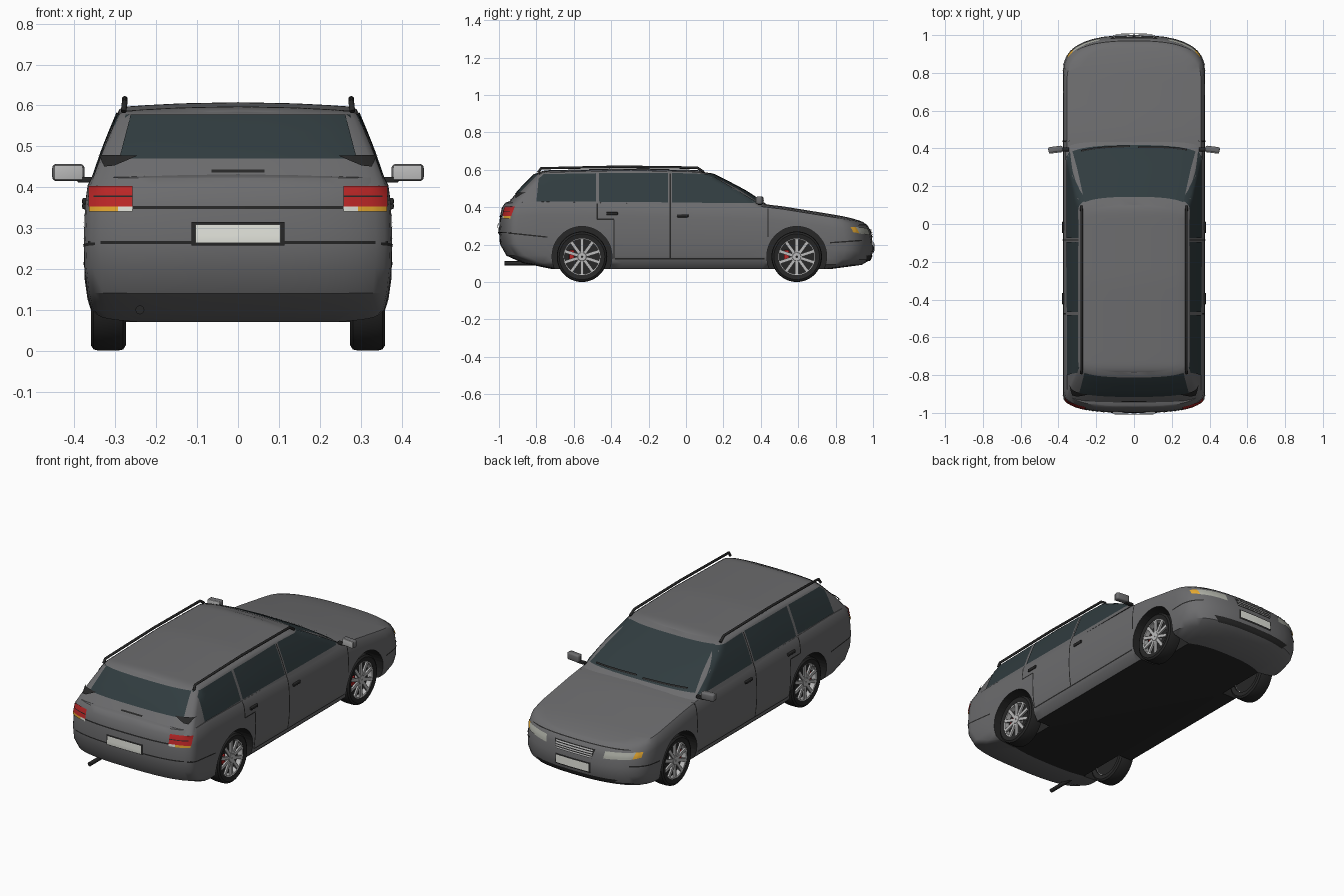
import bpy, bmesh, math
from mathutils import Vector, Matrix
from mathutils.bvhtree import BVHTree

if "Cube" in bpy.data.objects:
    bpy.data.objects.remove(bpy.data.objects["Cube"])


def mat(name, r, g, b):
    m = bpy.data.materials.new(name)
    m.diffuse_color = (r, g, b, 1)
    m.use_nodes = True
    m.node_tree.nodes["Principled BSDF"].inputs["Base Color"].default_value = m.diffuse_color
    return m


PAINT = mat("paint", .15, .15, .155)
DARK = mat("dark_trim", .02, .02, .02)
GLASS = mat("glass", .03, .045, .05)
SILVER = mat("silver", .5, .5, .5)
WHITE = mat("plate_white", .75, .76, .7)
RED = mat("red_lens", .5, .02, .02)
AMBER = mat("amber_lens", .8, .4, .03)
LENS = mat("headlamp_lens", .42, .43, .38)


def smooth(ob, deg=35):
    bpy.ops.object.select_all(action='DESELECT')
    ob.select_set(True)
    bpy.context.view_layer.objects.active = ob
    bpy.ops.object.shade_smooth_by_angle(angle=math.radians(deg))


def finish(bm, name, *mats, recalc=True):
    if recalc:
        bmesh.ops.recalc_face_normals(bm, faces=bm.faces)
    me = bpy.data.meshes.new(name)
    bm.to_mesh(me)
    bm.free()
    ob = bpy.data.objects.new(name, me)
    bpy.context.collection.objects.link(ob)
    for m in mats:
        me.materials.append(m)
    smooth(ob)
    return ob


def interp(table, y):
    for (a, za), (b, zb) in zip(table, table[1:]):
        if y <= b:
            return za + (zb - za) * max(0, (y - a) / (b - a))
    return table[-1][1]


def outline(w, yf, yr, df, dr, n=2.6, seg=9, mid=14):
    # half plan outline, nose centre to tail centre, with superellipse corners
    e = 2 / n
    arc = [(math.sin(i / seg * math.pi / 2) ** e, max(0, math.cos(i / seg * math.pi / 2)) ** e) for i in range(seg + 1)]
    pts = [(w * s, yf - df * (1 - c)) for s, c in arc]
    a, b = yf - df, yr + dr
    pts += [(w, a + (b - a) * i / mid) for i in range(1, mid)]
    return pts + [(w * s, yr + dr * (1 - c)) for s, c in reversed(arc)]


def loft(name, rings, z0, top, df, dr, crown):
    # stack of plan outlines (fraction of height, half width, front y, rear y)
    bm = bmesh.new()
    loops = []
    for f, w, yf, yr in rings:
        half = outline(w, yf, yr, df, dr)
        full = half + [(-x, y) for x, y in half[-2:0:-1]]
        loops.append([bm.verts.new((x, y, z0 + f * (interp(top, y) - z0))) for x, y in full])
    n = len(half)
    N = len(full)
    for lo, hi in zip(loops, loops[1:]):
        for i in range(N):
            bm.faces.new((lo[i], lo[(i + 1) % N], hi[(i + 1) % N], hi[i]))
    bm.faces.new(loops[0]).material_index = 1
    last, rows = loops[-1], []
    for i in range(1, n - 1):
        r, l = last[i], last[N - i]
        k = crown * (r.co.x / w) ** 2
        rows.append([r] + [bm.verts.new((r.co.x * t, r.co.y, r.co.z + k * (1 - t * t)))
                           for t in (.8, .5, 0, -.5, -.8)] + [l])
    for a, b in zip(rows, rows[1:]):
        for j in range(6):
            bm.faces.new((a[j], a[j + 1], b[j + 1], b[j]))
    for row, tip in ((rows[0], last[0]), (rows[-1], last[n - 1])):
        for j in range(6):
            bm.faces.new((row[j], row[j + 1], tip))
    return finish(bm, name, PAINT, DARK)


# lower body and cabin
body = loft("lower_body", [
    (0, .325, .78, -.72), (.085, .358, .94, -.87), (.2, .368, .985, -.96), (.38, .375, 1.0, -.995),
    (.58, .377, .998, -1.0), (.8, .374, .988, -.995), (.93, .368, .975, -.985), (1, .356, .95, -.968)],
    .07, [(-1, .42), (-.8, .43), (0, .415), (.44, .402), (.6, .376), (.85, .336), (1, .31)], .2, .1, .015)
cabin = loft("cabin", [
    (0, .363, .455, -.97), (.5, .329, .31, -.893), (.9, .297, .165, -.822), (.97, .29, .135, -.805), (1, .279, .10, -.785)],
    .40, [(-.8, .585), (-.3, .597), (.1, .587)], .07, .06, .011)

bm = bmesh.new()
bm.from_mesh(body.data)
bm.from_mesh(cabin.data)
tree = BVHTree.FromBMesh(bm)
bm.free()

# wheel arches
AXLES = (-.556, .592)
for y in AXLES:
    for s in (1, -1):
        bpy.ops.mesh.primitive_cylinder_add(vertices=48, radius=.16, depth=.3, location=(s * .39, y, .137),
                                            rotation=(0, math.pi / 2, 0))
        cut = bpy.context.object
        for m in (PAINT, DARK):
            cut.data.materials.append(m)
        for p in cut.data.polygons:
            p.material_index = 1
        mod = body.modifiers.new("arch", 'BOOLEAN')
        mod.operation, mod.object, mod.solver = 'DIFFERENCE', cut, 'EXACT'
        bpy.context.view_layer.objects.active = body
        bpy.ops.object.modifier_apply(modifier=mod.name)
        bpy.data.objects.remove(cut)
smooth(body)

AXIS = {'side': (lambda u, v: Vector((2, u, v)), Vector((-1, 0, 0))),
        'rear': (lambda u, v: Vector((u, -2, v)), Vector((0, 1, 0))),
        'nose': (lambda u, v: Vector((u, 2, v)), Vector((0, -1, 0)))}


def patch(name, view, quad, m, mirror=True, off=.003, nu=10, nv=5):
    # four-cornered panel projected onto the bodywork
    start, d = AXIS[view]
    a, b, c, e = [Vector(q) for q in quad]
    bm = bmesh.new()
    for s in ((1, -1) if mirror else (1,)):
        g = []
        for i in range(nu + 1):
            for j in range(nv + 1):
                p = a.lerp(b, i / nu).lerp(e.lerp(c, i / nu), j / nv)
                o = start(p.x, p.y)
                hit, no = tree.ray_cast(o, d)[:2]
                if hit is None:
                    hit, no = tree.find_nearest(o + d * 1.1)[:2]
                hit = hit + no * off
                g.append(bm.verts.new((hit.x * s, hit.y, hit.z)))
        out = Vector((-d.x * s, -d.y, 0))
        for i in range(nu):
            for j in range(nv):
                k = i * (nv + 1) + j
                f = bm.faces.new((g[k], g[k + nv + 1], g[k + nv + 2], g[k + 1]))
                f.normal_update()
                if f.normal.dot(out) < 0:
                    f.normal_flip()
    return finish(bm, name, m, recalc=False)


def rect(u0, u1, v0, v1):
    return [(u0, v0), (u1, v0), (u1, v1), (u0, v1)]


def seam(name, view, p, q, mirror=True, w=.0035):
    (a, b), (c, d) = p, q
    du, dv = (w, 0) if abs(d - b) > abs(c - a) else (0, w)
    patch(name, view, [(a - du, b - dv), (c - du, d - dv), (c + du, d + dv), (a + du, b + dv)],
          DARK, mirror, .002, 20, 1)


# windows
patch("rear_side_window", 'side', [(-.80, .43), (-.482, .43), (-.482, .58), (-.785, .575)], GLASS)
patch("middle_side_window", 'side', [(-.465, .428), (-.095, .425), (-.095, .582), (-.465, .58)], GLASS)
patch("front_side_window", 'side', [(-.075, .424), (.385, .42), (.125, .575), (-.075, .582)], GLASS, nu=16)
patch("windscreen", 'nose', [(-.325, .425), (.325, .425), (.262, .578), (-.262, .578)], GLASS, False, nu=24)
patch("tailgate_window", 'rear', [(-.29, .468), (.29, .468), (.262, .575), (-.262, .575)], GLASS, False, nu=24)
patch("tailgate_corner_trim", 'rear', [(.245, .472), (.335, .474), (.325, .445), (.3, .448)], DARK, off=.008)

# panel gaps
for y, z0, z1 in ((-.385, .125, .335), (-.475, .335, .42), (-.085, .125, .58), (.438, .24, .40)):
    seam("door_gap", 'side', (y, z0), (y, z1))
seam("door_step_gap", 'side', (-.475, .335), (-.385, .335))
seam("sill_gap", 'side', (-.38, .125), (.42, .125))
seam("rear_bumper_side_gap", 'side', (-.95, .262), (-.74, .24))
seam("front_bumper_side_gap", 'side', (.77, .21), (.94, .222))
seam("rear_bumper_gap", 'rear', (-.365, .265), (.365, .265), False)
seam("tailgate_gap", 'rear', (-.26, .35), (.26, .35), False)
seam("tailgate_grip", 'rear', (-.065, .438), (.065, .438), False)
seam("bonnet_gap", 'nose', (-.3, .303), (.3, .303), False, .002)

# lamps, plates and grille
patch("tail_lamp", 'rear', rect(.257, .362, .352, .40), RED, off=.005)
patch("tail_lamp_divider", 'rear', rect(.257, .35, .374, .378), DARK, off=.007)
patch("rear_indicator", 'rear', rect(.292, .36, .340, .352), AMBER, off=.005)
patch("reversing_lamp", 'rear', rect(.257, .292, .340, .352), WHITE, off=.005)
patch("rear_plate_frame", 'rear', rect(-.113, .113, .258, .315), DARK, False, .005)
patch("rear_plate", 'rear', rect(-.104, .104, .264, .308), WHITE, False, .009)
patch("headlamp", 'nose', [(.175, .248), (.315, .258), (.325, .292), (.18, .285)], LENS, off=.004)
patch("front_indicator", 'nose', [(.315, .258), (.348, .266), (.35, .292), (.325, .292)], AMBER, off=.004)
patch("grille", 'nose', [(-.11, .235), (.11, .235), (.125, .283), (-.125, .283)], DARK, False, .003)
for i in range(4):
    patch("grille_bar", 'nose', rect(-.113, .113, .239 + i * .011, .245 + i * .011), SILVER, False, .008, nv=1)
patch("front_plate_frame", 'nose', rect(-.108, .108, .158, .212), DARK, False, .005)
patch("front_plate", 'nose', rect(-.1, .1, .164, .206), WHITE, False, .009)
patch("front_intake", 'nose', [(-.22, .115), (.22, .115), (.25, .142), (-.25, .142)], DARK, False, .004)
for x in (-.28, .02):
    patch("wiper", 'nose', [(x, .432), (x + .26, .428), (x + .26, .434), (x, .438)], DARK, False, .01, nv=1)


def box(name, loc, size, m, bevel=.004, rot=0):
    bm = bmesh.new()
    bmesh.ops.create_cube(bm, size=1)
    bmesh.ops.scale(bm, vec=size, verts=bm.verts)
    bmesh.ops.bevel(bm, geom=bm.edges[:], offset=bevel, segments=3, affect='EDGES', profile=.5)
    ob = finish(bm, name, m)
    ob.location = loc
    ob.rotation_euler = (0, 0, rot)
    return ob


def tube(name, pts, r, m):
    cu = bpy.data.curves.new(name, 'CURVE')
    cu.dimensions, cu.bevel_depth, cu.use_fill_caps = '3D', r, True
    sp = cu.splines.new('POLY')
    sp.points.add(len(pts) - 1)
    for p, c in zip(sp.points, pts):
        p.co = (*c, 1)
    ob = bpy.data.objects.new(name, cu)
    bpy.context.collection.objects.link(ob)
    cu.materials.append(m)
    bpy.ops.object.select_all(action='DESELECT')
    ob.select_set(True)
    bpy.context.view_layer.objects.active = ob
    bpy.ops.object.convert(target='MESH')


# mirrors, handles, roof rails, exhaust
for s in (1, -1):
    box("mirror_housing", (s * .415, .395, .436), (.078, .032, .042), PAINT, .01, -s * .12)
    box("mirror_glass", (s * .415, .379, .436), (.07, .006, .036), SILVER, .002, -s * .12)
    box("mirror_stalk", (s * .368, .395, .418), (.05, .022, .014), DARK)
    for y, z in ((-.395, .366), (-.018, .354)):
        box("door_handle", (s * .374, y, z), (.014, .062, .016), DARK)
    tube("roof_rail", [(s * .28, -.79, .585), (s * .277, -.775, .608), (s * .277, -.35, .616),
                       (s * .277, .06, .611), (s * .279, .095, .588)], .007, DARK)
tube("exhaust_pipe", [(-.24, -.75, .1), (-.24, -.97, .1)], .011, DARK)


def lathe(bm, prof, seg=48):
    # closed profile (radius, x) spun about the x axis
    rings = [[bm.verts.new((x, r * math.cos(t), r * math.sin(t))) for r, x in prof]
             for t in (2 * math.pi * i / seg for i in range(seg))]
    for a, b in zip(rings, rings[1:] + rings[:1]):
        for j in range(len(prof)):
            k = (j + 1) % len(prof)
            bm.faces.new((a[j], a[k], b[k], b[j]))


# wheels
for y in AXLES:
    for s in (1, -1):
        place = Matrix.Translation((s * .317, y, .135)) @ Matrix.Rotation(0 if s > 0 else math.pi, 4, 'Z')
        bm = bmesh.new()
        lathe(bm, [(.098, -.04), (.122, -.0425), (.132, -.036), (.135, -.022), (.135, .022), (.132, .036),
                   (.122, .0425), (.098, .037)])
        finish(bm, "tyre", DARK).matrix_world = place
        bm = bmesh.new()
        lathe(bm, [(.103, .038), (.103, -.03), (.095, -.03), (.093, .034)])
        lathe(bm, [(.004, .036), (.022, .036), (.028, .03), (.028, .0), (.004, .0)], 24)
        for i in range(10):
            m = Matrix.Rotation(i * math.pi / 5, 4, 'X') @ Matrix.Translation((.029, 0, .059)) @ Matrix.Diagonal((.01, .017, .075, 1))
            bmesh.ops.create_cube(bm, size=1, matrix=m)
        finish(bm, "wheel_rim", SILVER).matrix_world = place
        bm = bmesh.new()
        lathe(bm, [(.003, .006), (.096, .006), (.096, -.03), (.003, -.03)])
        finish(bm, "brake_disc", DARK).matrix_world = place
        box("brake_caliper", (s * .33, y - .055, .145), (.018, .028, .05), RED)
